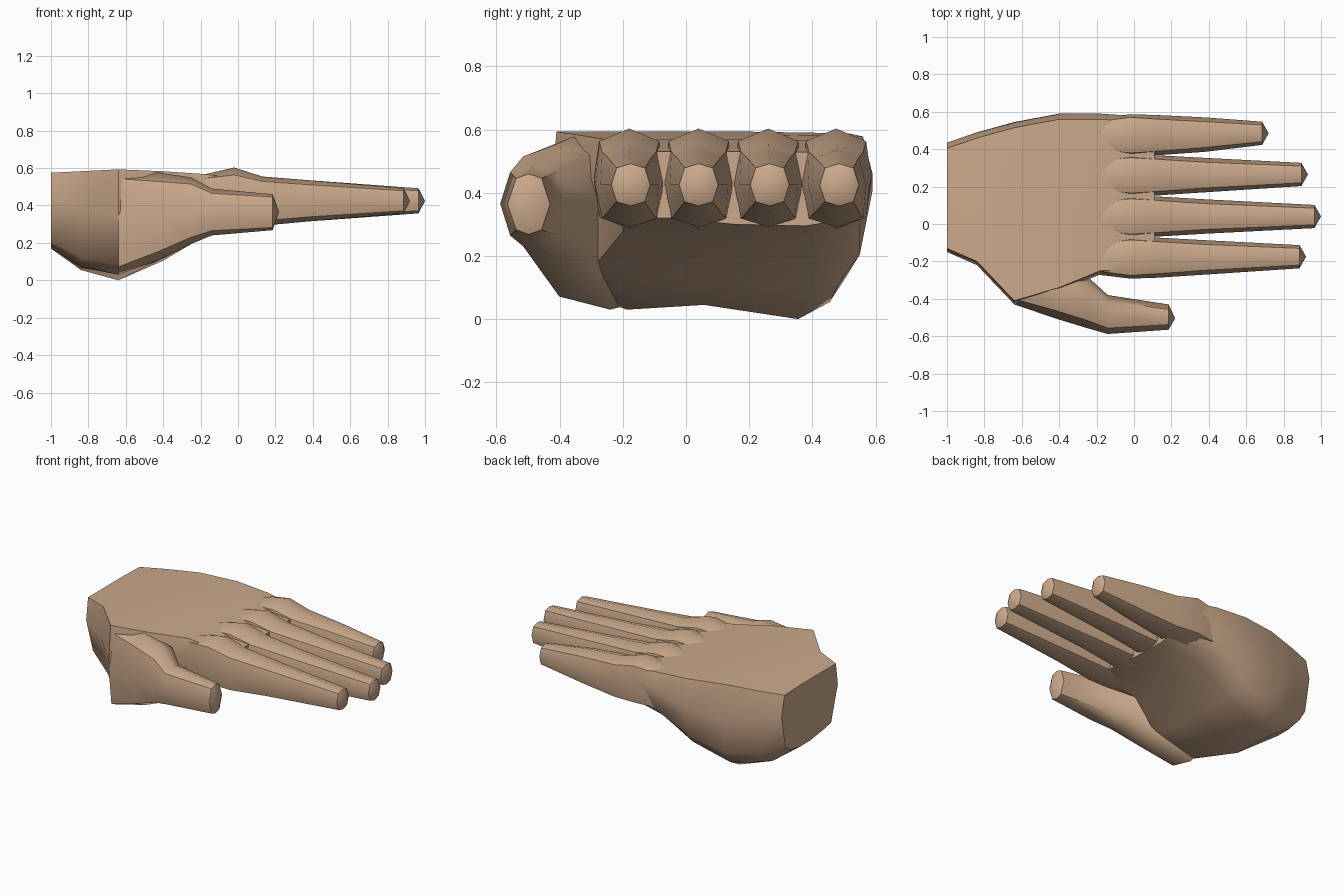
import bpy, bmesh, math

if "Cube" in bpy.data.objects:
    bpy.data.objects.remove(bpy.data.objects["Cube"])

skin = bpy.data.materials.new("skin tan")
skin.diffuse_color = (0.60, 0.40, 0.26, 1)
skin.use_nodes = True
skin.node_tree.nodes["Principled BSDF"].inputs["Base Color"].default_value = skin.diffuse_color


def loft(name, rings, apex=None):
    """Skin a list of equal-sized point rings; close the far end with a flat cap or a point."""
    bm = bmesh.new()
    loops = [[bm.verts.new(p) for p in ring] for ring in rings]
    n = len(loops[0])
    for a, b in zip(loops, loops[1:]):
        for i in range(n):
            j = (i + 1) % n
            bm.faces.new((a[i], a[j], b[j], b[i]))
    bm.faces.new(loops[0])
    if apex:
        tip = bm.verts.new(apex)
        for i in range(n):
            bm.faces.new((loops[-1][i], loops[-1][(i + 1) % n], tip))
    else:
        bm.faces.new(loops[-1])
    bmesh.ops.recalc_face_normals(bm, faces=bm.faces)
    me = bpy.data.meshes.new(name)
    bm.to_mesh(me)
    bm.free()
    me.materials.append(skin)
    ob = bpy.data.objects.new(name, me)
    bpy.context.collection.objects.link(ob)
    bpy.ops.object.select_all(action='DESELECT')
    ob.select_set(True)
    bpy.context.view_layer.objects.active = ob
    bpy.ops.object.shade_smooth_by_angle(angle=math.radians(50))
    return ob


def octagon(x, y0, y1, z0, z1, ky=0.75, kz=0.75):
    """Eight-sided section at x; ky and kz set how square the corners are."""
    cy, cz, hy, hz = (y0 + y1) / 2, (z0 + z1) / 2, (y1 - y0) / 2, (z1 - z0) / 2
    shape = [(1, 0), (ky, kz), (0, 1), (-ky, kz), (-1, 0), (-ky, -kz), (0, -1), (ky, -kz)]
    return [(x, cy + a * hy, cz + b * hz) for a, b in shape]


def palm_ring(x, y0, y1, top, low, heel, hollow, corner):
    """Flat back of the hand, bulging sides, two pads with a hollow between them."""
    w = y1 - y0
    mid = (top + low) / 2 + 0.06
    return [(x, y0 + 0.02, top), (x, y0 + w * 0.33, top), (x, y0 + w * 0.66, top),
            (x, y1 - 0.03, top - 0.005),                      # little finger side
            (x, y1, mid),
            (x, y1 - 0.04, low + corner * 1.1),
            (x, y1 - 0.09, low + corner * 0.4),
            (x, y1 - 0.19, heel),                             # heel pad
            (x, y0 + w * 0.50, hollow),                       # hollow
            (x, y0 + w * 0.25, low + 0.02),                   # thumb pad
            (x, y0 + 0.07, low + corner * 0.7),
            (x, y0, mid)]


# Palm and wrist, running from the wrist to the finger roots
palm = [
    palm_ring(-1.00, -0.15, 0.435, 0.575, 0.17, 0.17, 0.17, 0.05),
    palm_ring(-0.84, -0.22, 0.49, 0.583, 0.055, 0.055, 0.07, 0.09),
    palm_ring(-0.64, -0.43, 0.545, 0.593, 0.01, 0.00, 0.045, 0.11),
    palm_ring(-0.40, -0.36, 0.59, 0.583, 0.105, 0.105, 0.12, 0.09),
    palm_ring(-0.18, -0.27, 0.59, 0.568, 0.235, 0.235, 0.235, 0.06),
    palm_ring(0.11, -0.26, 0.57, 0.53, 0.30, 0.295, 0.30, 0.03),
]
loft("palm", palm)

# Four fingers: name, centre y at knuckle, centre y at tip, tip x
fingers = [("index_finger", -0.18, -0.175, 0.92), ("middle_finger", 0.04, 0.04, 1.0),
           ("ring_finger", 0.26, 0.265, 0.93), ("little_finger", 0.475, 0.485, 0.72)]
for name, yb, yt, end in fingers:
    tip_x = end - 0.035
    loft(name, [
        octagon(-0.20, yb - 0.09, yb + 0.09, 0.30, 0.562, 0.8, 0.85),
        octagon(-0.02, yb - 0.112, yb + 0.112, 0.285, 0.603, 0.85, 0.75),
        octagon(0.13, yb - 0.107, yb + 0.107, 0.292, 0.555, 0.8, 0.8),
        octagon(0.38, yb * 0.7 + yt * 0.3 - 0.092, yb * 0.7 + yt * 0.3 + 0.092, 0.315, 0.535, 0.75, 0.78),
        octagon(tip_x, yt - 0.062, yt + 0.062, 0.358, 0.492, 0.72, 0.8),
    ], apex=(end, yt, 0.424))

# Thumb, with its fleshy base blended into the palm
loft("thumb", [
    octagon(-0.64, -0.43, -0.05, 0.03, 0.585, 0.85, 0.85),
    octagon(-0.42, -0.505, -0.22, 0.11, 0.575, 0.7, 0.8),
    octagon(-0.25, -0.557, -0.28, 0.195, 0.55, 0.7, 0.8),
    octagon(-0.14, -0.588, -0.38, 0.24, 0.49, 0.7, 0.8),
    octagon(0.185, -0.565, -0.43, 0.268, 0.46, 0.6, 0.85),
], apex=(0.22, -0.505, 0.365))
